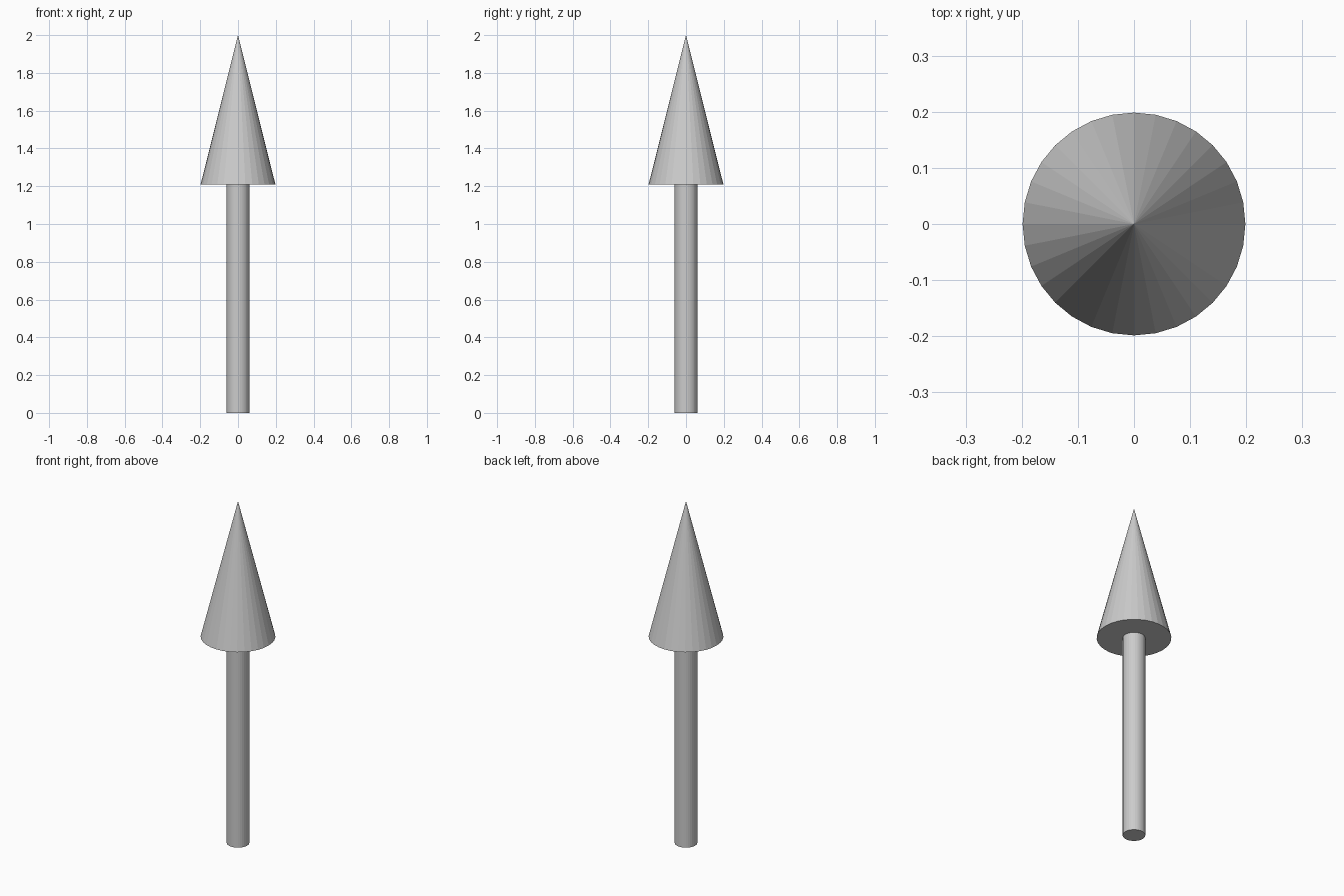
import bpy

if "Cube" in bpy.data.objects:
    bpy.data.objects.remove(bpy.data.objects["Cube"])

SIDES = 32
NECK_Z = 1.208   # where the shaft meets the head
TIP_Z = 2.0

# Shaft: plain round rod
bpy.ops.mesh.primitive_cylinder_add(vertices=SIDES, radius=0.06, depth=NECK_Z,
                                    location=(0, 0, NECK_Z / 2))
bpy.context.object.name = "arrow_shaft"

# Head: closed faceted cone
bpy.ops.mesh.primitive_cone_add(vertices=SIDES, radius1=0.1985, radius2=0,
                                depth=TIP_Z - NECK_Z,
                                location=(0, 0, (NECK_Z + TIP_Z) / 2))
bpy.context.object.name = "arrow_head"
